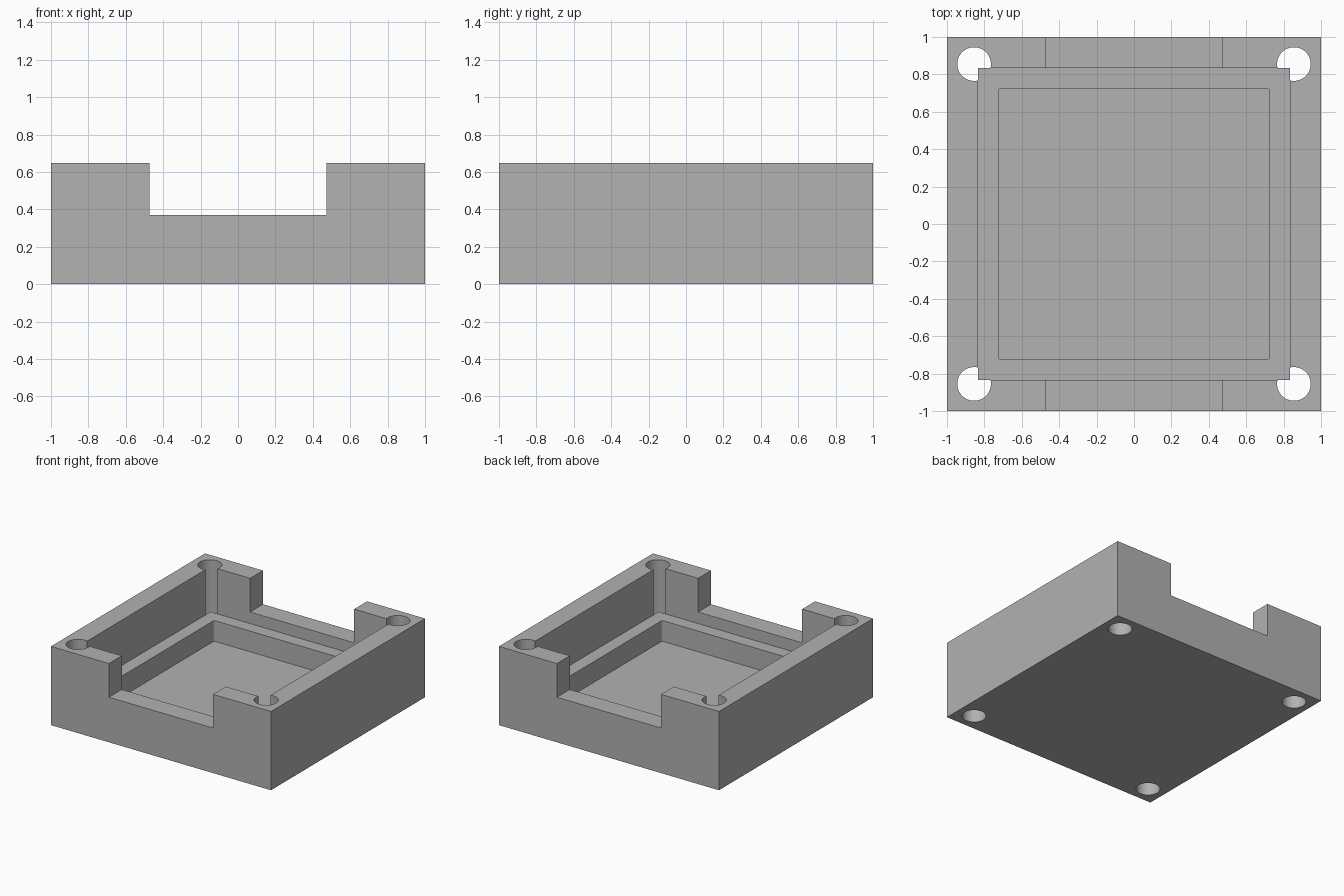
import bpy
import bmesh
import math

if "Cube" in bpy.data.objects:
    bpy.data.objects.remove(bpy.data.objects["Cube"], do_unlink=True)

HEIGHT, FLOOR, LEDGE, NOTCH = 0.647, 0.105, 0.275, 0.37
POCKET, WELL, HOLE = 0.833, 0.725, 0.855
ABOVE = HEIGHT + 0.2

grey = bpy.data.materials.new("plain grey")
grey.use_nodes = True
colour = (0.445, 0.445, 0.445, 1)
grey.diffuse_color = colour
grey.node_tree.nodes["Principled BSDF"].inputs["Base Color"].default_value = colour


def finish(name, bm):
    mesh = bpy.data.meshes.new(name)
    bm.to_mesh(mesh)
    bm.free()
    mesh.materials.append(grey)
    obj = bpy.data.objects.new(name, mesh)
    bpy.context.scene.collection.objects.link(obj)
    return obj


def box(name, half_x, half_y, low, high, corner=0):
    bm = bmesh.new()
    bmesh.ops.create_cube(bm, size=1)
    for v in bm.verts:
        v.co.x *= 2 * half_x
        v.co.y *= 2 * half_y
        v.co.z = high if v.co.z > 0 else low
    if corner:
        upright = [e for e in bm.edges
                   if abs(e.verts[0].co.z - e.verts[1].co.z) > 0.01]
        bmesh.ops.bevel(bm, geom=upright, offset=corner, segments=4,
                        profile=0.5, affect='EDGES')
    return finish(name, bm)


def cylinder(name, x, y, radius, low, high):
    bm = bmesh.new()
    bmesh.ops.create_cone(bm, cap_ends=True, segments=64, radius1=radius,
                          radius2=radius, depth=high - low)
    bmesh.ops.translate(bm, verts=bm.verts, vec=(x, y, (low + high) / 2))
    return finish(name, bm)


def cut(target, cutters):
    bpy.ops.object.select_all(action='DESELECT')
    bpy.context.view_layer.objects.active = target
    target.select_set(True)
    for cutter in cutters:
        cutter.hide_render = True
        mod = target.modifiers.new(cutter.name, 'BOOLEAN')
        mod.operation = 'DIFFERENCE'
        mod.solver = 'EXACT'
        mod.object = cutter
        bpy.ops.object.modifier_apply(modifier=mod.name)
        bpy.data.objects.remove(cutter, do_unlink=True)
    bpy.ops.object.shade_smooth_by_angle(angle=math.radians(30))


# Outer case: open pocket, front-to-back notch and four corner screw holes
case = box("case", 1, 1, 0, HEIGHT)
cutters = [box("pocket_cutter", POCKET, POCKET, FLOOR, ABOVE),
           box("notch_cutter", 0.473, 1.2, NOTCH, ABOVE)]
for sx in (-1, 1):
    for sy in (-1, 1):
        cutters.append(cylinder("hole_cutter", sx * HOLE, sy * HOLE,
                                0.09, -0.2, ABOVE))
cut(case, cutters)

# Inner ledge around the sunken floor
ledge = box("inner_ledge", POCKET, POCKET, FLOOR, LEDGE)
cut(ledge, [box("well_cutter", WELL, WELL, -0.1, ABOVE, corner=0.012)])
